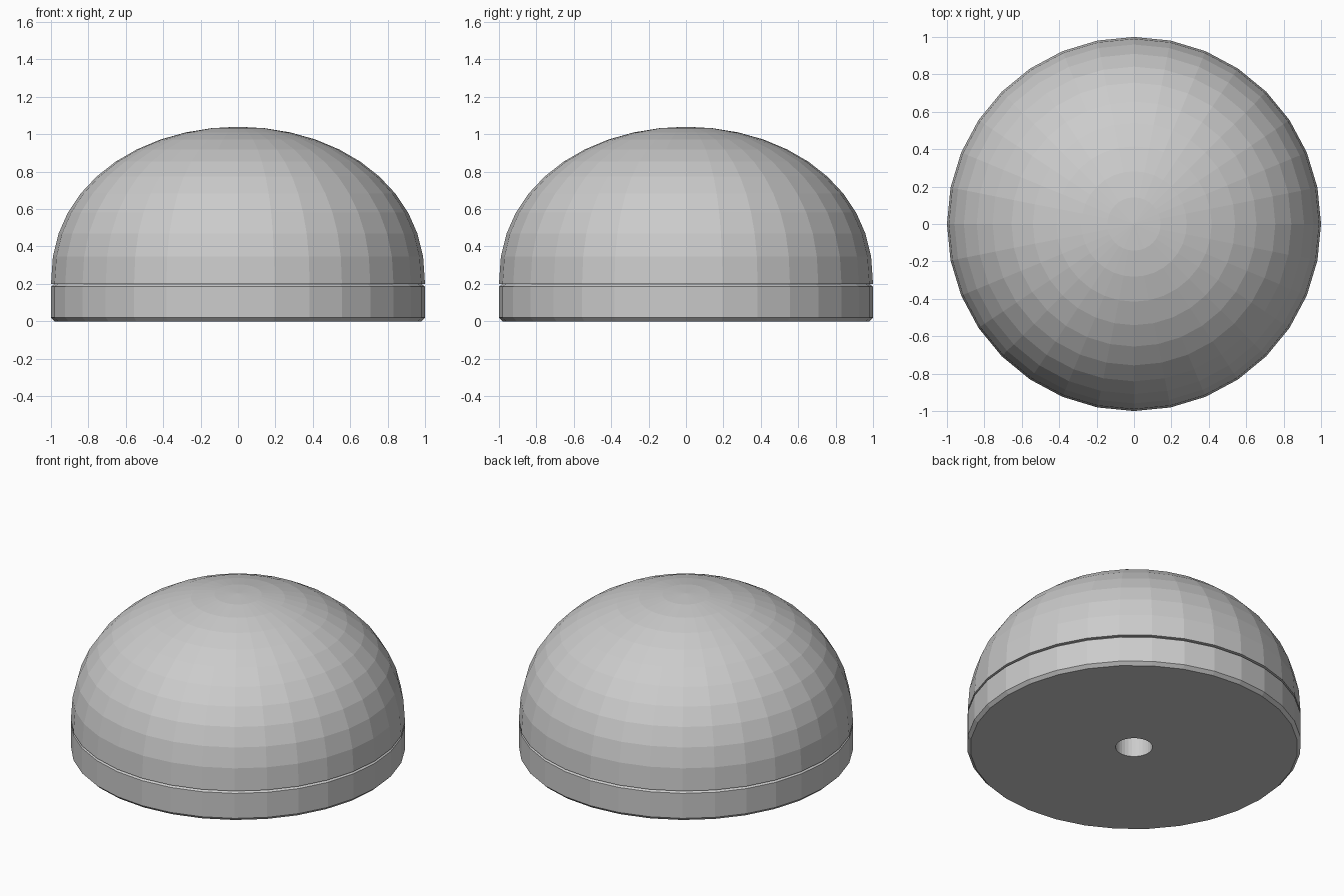
import bpy, bmesh
from math import sin, cos, pi

if "Cube" in bpy.data.objects:
    bpy.data.objects.remove(bpy.data.objects["Cube"])

SIDES = 32

def lathe(name, profile):
    """Revolve (radius, z) points around z; radius 0 makes a pole."""
    bm = bmesh.new()
    rings = []
    for r, z in profile:
        if r < 1e-5:
            rings.append([bm.verts.new((0, 0, z))])
        else:
            rings.append([bm.verts.new((r * cos(2 * pi * i / SIDES), r * sin(2 * pi * i / SIDES), z))
                          for i in range(SIDES)])
    for a, b in zip(rings, rings[1:]):
        for i in range(SIDES):
            j = (i + 1) % SIDES
            if len(a) == 1:
                bm.faces.new((a[0], b[j], b[i]))
            elif len(b) == 1:
                bm.faces.new((a[i], a[j], b[0]))
            else:
                bm.faces.new((a[i], a[j], b[j], b[i]))
    bmesh.ops.recalc_face_normals(bm, faces=bm.faces)
    mesh = bpy.data.meshes.new(name)
    bm.to_mesh(mesh)
    bm.free()
    obj = bpy.data.objects.new(name, mesh)
    bpy.context.collection.objects.link(obj)
    return obj

# Base disc with chamfered rims and a central hole
lathe("base", [(0.11, 0.2), (0.11, 0), (0.98, 0), (1, 0.02), (1, 0.185), (0.98, 0.2), (0.11, 0.2)])
# Weld the repeated hole rim
bm = bmesh.new()
mesh = bpy.data.objects["base"].data
bm.from_mesh(mesh)
bmesh.ops.remove_doubles(bm, verts=bm.verts, dist=1e-4)
bmesh.ops.recalc_face_normals(bm, faces=bm.faces)
bm.to_mesh(mesh)
bm.free()

# Slightly full dome in eleven flat bands, closed underneath
STEPS = 11
dome = [(0, 0.2)]
for k in range(STEPS):
    t = pi / 2 * k / STEPS
    dome.append((cos(t), 0.2 + 0.84 * sin(t) ** 0.9))
dome.append((0, 1.04))
lathe("dome", dome)
